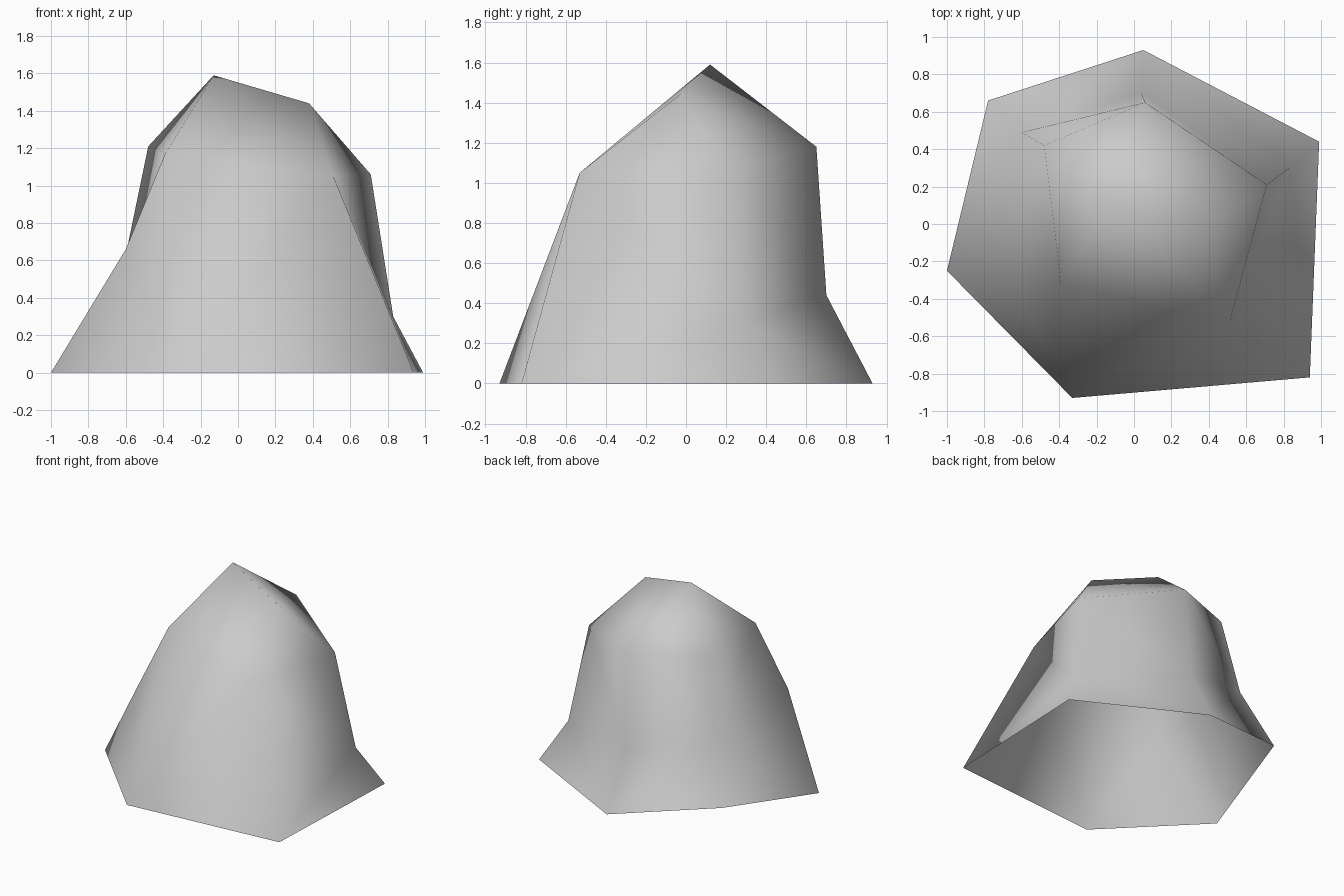
import bpy
import bmesh

# Remove the default cube only
default_cube = bpy.data.objects.get("Cube")
if default_cube:
    bpy.data.objects.remove(default_cube, do_unlink=True)


def make_material(name, colour):
    material = bpy.data.materials.new(name)
    material.use_nodes = True
    material.diffuse_color = colour
    shader = material.node_tree.nodes["Principled BSDF"]
    shader.inputs["Base Color"].default_value = colour
    return material


def build_hull(name, corners, panels, material):
    """Join named corner points into panels, each written as a list of names."""
    bm = bmesh.new()
    points = {key: bm.verts.new(place) for key, place in corners.items()}
    for panel in panels:
        bm.faces.new([points[key] for key in panel.split()])
    bmesh.ops.recalc_face_normals(bm, faces=bm.faces)
    mesh = bpy.data.meshes.new(name)
    bm.to_mesh(mesh)
    bm.free()
    mesh.materials.append(material)
    mesh.polygons.foreach_set("use_smooth", [True] * len(mesh.polygons))
    rock = bpy.data.objects.new(name, mesh)
    bpy.context.collection.objects.link(rock)
    return rock


# Open, flared foot of the rock
foot = {
    "left_foot": (-0.78, 0.66, 0.17),
    "back_foot": (0.05, 0.93, 0),
    "right_foot": (0.99, 0.44, 0),
    "front_foot": (0.94, -0.82, 0),
    "nose_foot": (-0.33, -0.93, 0),
    "side_foot": (-1.0, -0.25, 0),
}

# Waist, where the flare meets the steep walls
waist = {
    "left_waist": (-0.60, 0.49, 0.63),
    "back_waist": (0.04, 0.70, 0.44),
    "right_waist": (0.83, 0.30, 0.30),
    "side_waist": (-0.60, -0.43, 0.66),
}

# Shoulder ring and the two summit points
crown = {
    "left_top": (-0.48, 0.42, 1.21),
    "back_top": (0.06, 0.65, 1.18),
    "right_top": (0.71, 0.21, 1.06),
    "front_top": (0.51, -0.53, 1.05),
    "side_top": (-0.39, -0.32, 1.17),
    "peak": (-0.13, 0.12, 1.59),
    "ridge": (0.38, -0.03, 1.44),
}

# Flared lower panels
lower_panels = [
    "left_foot back_foot left_waist",
    "back_foot back_waist left_waist",
    "back_foot right_foot right_waist back_waist",
    "right_foot front_foot right_waist",
    "front_foot nose_foot front_top",
    "nose_foot side_foot side_waist",
    "side_foot left_foot left_waist side_waist",
]

# Steep wall panels
wall_panels = [
    "left_waist back_waist back_top",
    "left_waist back_top left_top",
    "back_waist right_waist right_top back_top",
    "right_waist front_foot front_top",
    "right_waist front_top right_top",
    "nose_foot side_top front_top",
    "nose_foot side_waist side_top",
    "side_waist left_waist side_top",
    "left_waist left_top side_top",
]

# Sloping roof panels
roof_panels = [
    "peak side_top left_top",
    "peak left_top back_top",
    "peak back_top ridge",
    "ridge back_top right_top",
    "ridge right_top front_top",
    "peak ridge front_top",
    "peak front_top side_top",
]

stone = make_material("stone_grey", (0.6, 0.6, 0.6, 1.0))
build_hull("rock", {**foot, **waist, **crown},
           lower_panels + wall_panels + roof_panels, stone)
